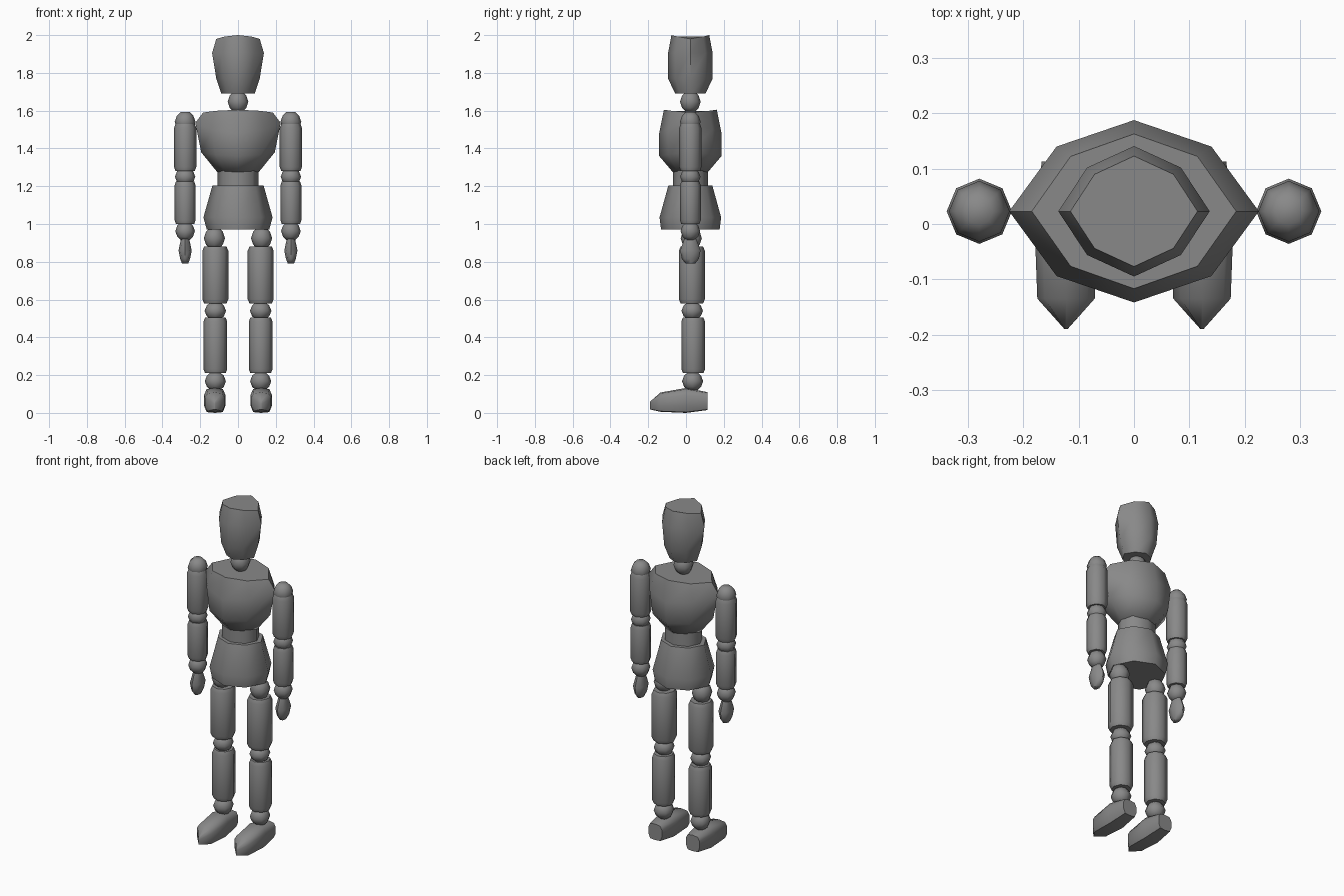
import bpy, bmesh, math

if "Cube" in bpy.data.objects:
    bpy.data.objects.remove(bpy.data.objects["Cube"])

wood = bpy.data.materials.new("grey")
wood.diffuse_color = (0.25, 0.25, 0.25, 1)
wood.use_nodes = True
wood.node_tree.nodes["Principled BSDF"].inputs["Base Color"].default_value = wood.diffuse_color
CY = 0.023  # depth of the body axis


def finish(name, bm):
    bmesh.ops.recalc_face_normals(bm, faces=bm.faces)
    me = bpy.data.meshes.new(name)
    bm.to_mesh(me)
    bm.free()
    me.materials.append(wood)
    ob = bpy.data.objects.new(name, me)
    bpy.context.collection.objects.link(ob)
    return ob


def skin(name, rings):
    """Join rings of equal point count and cap both ends."""
    bm = bmesh.new()
    loops = [[bm.verts.new(p) for p in r] for r in rings]
    n = len(loops[0])
    for a, b in zip(loops, loops[1:]):
        for i in range(n):
            j = (i + 1) % n
            bm.faces.new((a[i], a[j], b[j], b[i]))
    bm.faces.new(loops[0])
    bm.faces.new(loops[-1])
    return finish(name, bm)


def lathe(name, x, y, rows, diag=(0.707, 0.707)):
    """Eight-sided stack; row = z, rx, ry, rise of the side points."""
    rings = []
    for row in rows:
        z, rx, ry = row[:3]
        rise = row[3] if len(row) > 3 else 0
        ring = []
        for k in range(8):
            c, s = math.cos(k * math.pi / 4), math.sin(k * math.pi / 4)
            if k % 2:
                c, s = math.copysign(diag[0], c), math.copysign(diag[1], s)
            ring.append((x + rx * c, y + ry * s, z + rise * c * c))
        rings.append(ring)
    return skin(name, rings)


def ball(name, x, y, z0, z1, r):
    c, h = (z0 + z1) / 2, (z1 - z0) / 2
    lathe(name, x, y, [(c - h, r * .45, r * .45), (c - h * .62, r * .8, r * .8), (c, r, r),
                       (c + h * .62, r * .8, r * .8), (c + h, r * .45, r * .45)])


def limb(name, x, y, z0, z1, r):
    e, t = r * .86, 0.022
    lathe(name, x, y, [(z0, e, e), (z0 + t, r, r), (z1 - t, r, r), (z1, e, e)])


# head and neck
lathe("head", 0, CY, [(1.69, .088, .08), (1.77, .115, .118), (1.905, .137, .118),
                      (2.0, .115, .1, -.02)], (.62, .67))
ball("neck", 0, CY, 1.595, 1.70, .055)

# torso
lathe("chest", 0, CY, [(1.275, .11, .093), (1.36, .195, .165, .02), (1.48, .226, .165, .055),
                       (1.605, .185, .14, -.015)], (.62, .71))
lathe("waist", 0, CY, [(1.19, .108, .093), (1.29, .108, .093)])
lathe("pelvis", 0, CY, [(.97, .165, .155), (1.035, .183, .163), (1.205, .135, .116)], (.67, .7))

for side, s in (("left", 1), ("right", -1)):
    # arm
    ax = s * .28
    ball(side + "_shoulder", ax, CY, 1.49, 1.592, .055)
    limb(side + "_upper_arm", ax, CY, 1.28, 1.53, .059)
    ball(side + "_elbow", ax, CY, 1.205, 1.295, .054)
    limb(side + "_forearm", ax, CY, 1.0, 1.225, .056)
    ball(side + "_wrist", ax, CY, .915, 1.01, .052)
    lathe(side + "_hand", ax, CY, [(.79, .016, .025), (.815, .026, .045), (.86, .035, .054),
                                   (.92, .022, .032)])
    # leg
    lx = s * .12
    ball(side + "_hip", s * .125, CY + .005, .87, .98, .056)
    limb(side + "_thigh", lx, CY + .008, .58, .88, .069)
    ball(side + "_knee", lx, CY + .01, .495, .585, .057)
    limb(side + "_shin", lx, CY + .015, .21, .505, .063)
    ball(side + "_ankle", lx, CY + .012, .12, .215, .056)
    # foot, lofted from heel to pointed toe: y, half width, bottom, top
    outline = [(0, 0), (.75, .03), (1, .3), (1, .72), (.75, .95), (0, 1),
               (-.75, .95), (-1, .72), (-1, .3), (-.75, .03)]
    rings = [[(s * .123 + w * u, y, b + (t - b) * v) for u, v in outline]
             for y, w, b, t in ((.113, .044, .015, .11), (0, .057, 0, .132),
                                (-.135, .052, .006, .108), (-.19, .003, .018, .06))]
    skin(side + "_foot", rings)

# soft facets, crisp ends
bpy.ops.object.select_all(action='SELECT')
bpy.context.view_layer.objects.active = bpy.context.selected_objects[0]
bpy.ops.object.shade_smooth_by_angle(angle=math.radians(60))
